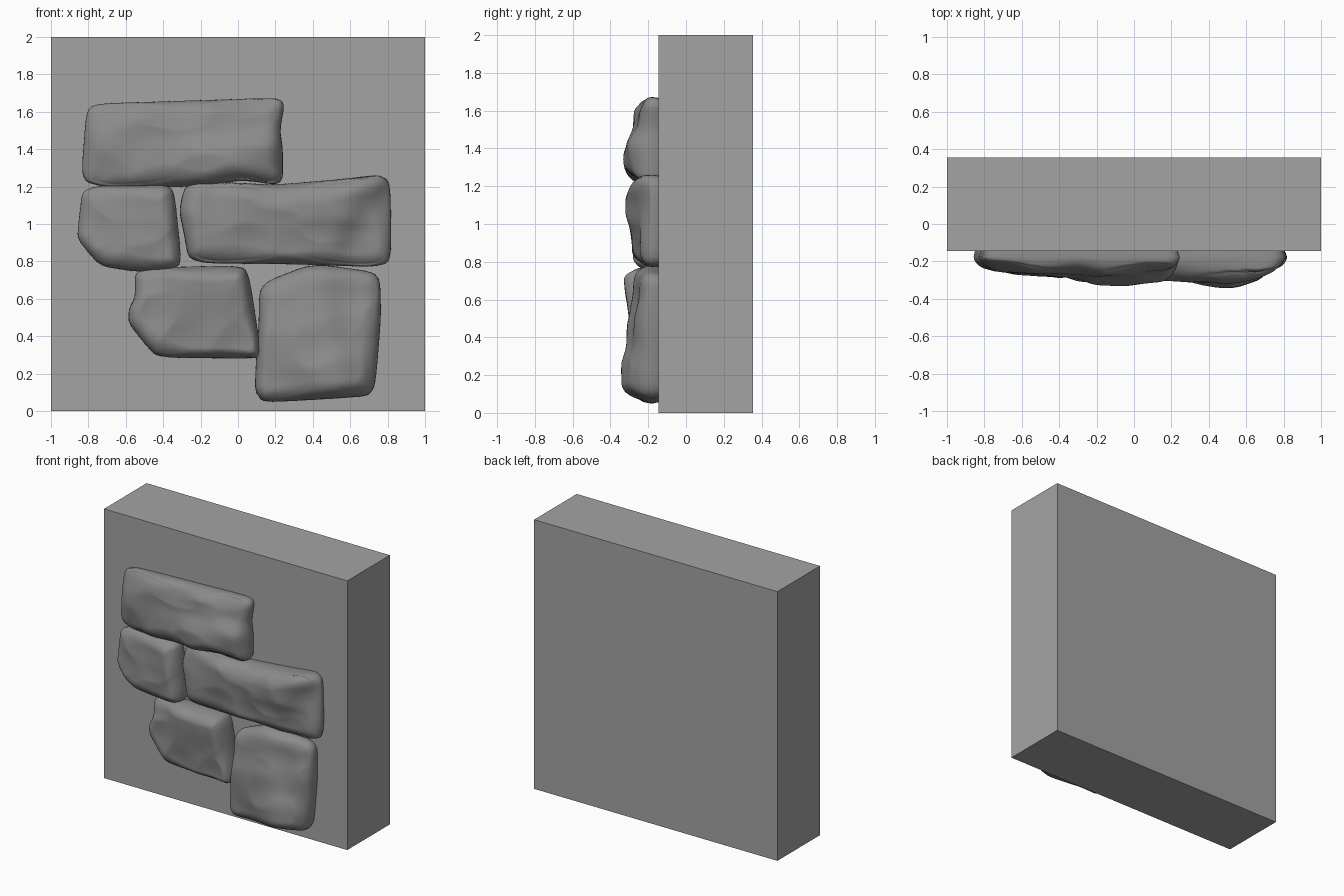
import bpy, bmesh, math
from mathutils import Vector, noise

if "Cube" in bpy.data.objects:
    bpy.data.objects.remove(bpy.data.objects["Cube"])

WALL_Y = -0.145
N, RINGS = 112, 26


def grey(name, value):
    mat = bpy.data.materials.new(name)
    mat.diffuse_color = (value, value, value, 1)
    mat.use_nodes = True
    mat.node_tree.nodes["Principled BSDF"].inputs["Base Color"].default_value = mat.diffuse_color
    return mat


wall_mat = grey("wall_grey", 0.37)
stone_mat = grey("stone_grey", 0.26)


def finish(name, bm, smooth, mat):
    bmesh.ops.recalc_face_normals(bm, faces=bm.faces)
    mesh = bpy.data.meshes.new(name)
    bm.to_mesh(mesh)
    bm.free()
    for p in mesh.polygons:
        p.use_smooth = smooth
    mesh.materials.append(mat)
    ob = bpy.data.objects.new(name, mesh)
    bpy.context.collection.objects.link(ob)
    return ob


def rounded_outline(points):
    """Corner-cut a polygon, then resample it evenly to N points."""
    pts = [Vector(p) for p in points]
    for _ in range(3):
        pts = [q for a, b in zip(pts, pts[1:] + pts[:1])
               for q in (a.lerp(b, 0.16), a.lerp(b, 0.84))]
    lens = [(b - a).length for a, b in zip(pts, pts[1:] + pts[:1])]
    step, out, i, start = sum(lens) / N, [], 0, 0.0
    for k in range(N):
        while start + lens[i] < k * step and i < len(pts) - 1:
            start += lens[i]
            i += 1
        t = (k * step - start) / lens[i]
        out.append(pts[i].lerp(pts[(i + 1) % len(pts)], t))
    return out


def stone(name, outline, peaks, edge=0.1):
    """Hewn stone: outline in x,z and front control points (x, z, y)."""
    ring = rounded_outline(outline)
    c = sum(ring, Vector((0, 0))) / N
    side_y = -0.175

    def front_y(p):
        ws = [math.exp(-((p.x - x) ** 2 + (p.y - z) ** 2) / 0.016) + 1e-9
              for x, z, _ in peaks]
        y = sum(w * k[2] for w, k in zip(ws, peaks)) / sum(ws)
        # creased chisel marks
        y += 0.03 * (abs(noise.noise(Vector((p.x * 3, p.y * 4, len(name))))) - 0.2)
        wobble = 1 + 0.6 * noise.noise(Vector((p.x * 4, p.y * 4, 7)))
        t = min(1.0, min((p - q).length for q in ring) / (edge * wobble))
        return side_y + (y - side_y) * (1 - (1 - t) ** 2) ** 0.5

    bm = bmesh.new()

    def add_ring(s, y=None):
        row = []
        for q in ring:
            p = c.lerp(q, s)
            row.append(bm.verts.new((p.x, front_y(p) if y is None else y, p.y)))
        return row

    # embedded back, bulging side, then front face rings towards the centre
    rows = [add_ring(0.965, -0.10), add_ring(0.98, WALL_Y), add_ring(1.0, side_y)]
    rows += [add_ring(1 - (k / RINGS) ** 1.6) for k in range(1, RINGS)]
    for a, b in zip(rows, rows[1:]):
        for i in range(N):
            j = (i + 1) % N
            bm.faces.new((a[i], a[j], b[j], b[i]))
    tip = bm.verts.new((c.x, front_y(c), c.y))
    for i in range(N):
        bm.faces.new((rows[-1][i], rows[-1][(i + 1) % N], tip))
    bm.faces.new(rows[0])
    return finish(name, bm, True, stone_mat)


# wall slab
bm = bmesh.new()
bmesh.ops.create_cube(bm, size=1)
for v in bm.verts:
    v.co = (v.co.x * 2, v.co.y * 0.5 + WALL_Y + 0.25, v.co.z * 2 + 1)
finish("wall_slab", bm, False, wall_mat)

# five raised stones
stone("stone_top",
      [(-.81, 1.62), (-.73, 1.645), (-.25, 1.66), (.2, 1.675), (.25, 1.65),
       (.225, 1.5), (.24, 1.4), (.24, 1.205), (.02, 1.235), (-.18, 1.2),
       (-.7, 1.195), (-.84, 1.23)],
      [(-.78, 1.58, -.215), (-.78, 1.27, -.225), (-.66, 1.43, -.265),
       (-.4, 1.58, -.26), (-.4, 1.3, -.285), (-.1, 1.57, -.27),
       (-.1, 1.33, -.33), (.14, 1.6, -.24), (.12, 1.35, -.325),
       (.2, 1.26, -.26)])
stone("stone_middle_left",
      [(-.83, 1.2), (-.4, 1.215), (-.34, 1.18), (-.3, .79), (-.36, .75),
       (-.55, .745), (-.74, .775), (-.86, .92), (-.85, 1.03)],
      [(-.78, 1.12, -.235), (-.78, .93, -.245), (-.6, 1.1, -.27),
       (-.55, .85, -.27), (-.42, 1.1, -.30), (-.4, .85, -.28)])
stone("stone_middle_right",
      [(-.315, 1.07), (-.29, 1.19), (-.2, 1.265), (-.1, 1.225), (.2, 1.21),
       (.55, 1.24), (.76, 1.265), (.815, 1.22), (.82, .795), (.72, .77),
       (.3, .785), (-.26, .79), (-.29, .95)],
      [(-.2, 1.12, -.27), (-.18, .87, -.27), (.1, 1.1, -.30),
       (.1, .87, -.28), (.4, 1.1, -.31), (.4, .87, -.28),
       (.57, 1.12, -.325), (.74, 1.02, -.23), (.7, .85, -.24)])
stone("stone_bottom_left",
      [(-.55, .765), (.03, .78), (.065, .7), (.125, .3), (.1, .28),
       (-.43, .285), (-.5, .36), (-.585, .47), (-.585, .54), (-.55, .61)],
      [(-.47, .68, -.25), (-.47, .5, -.27), (-.25, .68, -.31),
       (-.25, .5, -.295), (-.3, .36, -.27), (-.05, .7, -.325),
       (-.05, .5, -.30), (0, .36, -.28)], edge=0.07)
stone("stone_bottom_right",
      [(.115, .68), (.4, .79), (.72, .745), (.76, .7), (.765, .5),
       (.735, .14), (.7, .08), (.5, .065), (.13, .045), (.09, .11),
       (.095, .25), (.11, .45)],
      [(.2, .6, -.26), (.2, .35, -.29), (.2, .14, -.28), (.42, .65, -.285),
       (.42, .4, -.315), (.38, .18, -.325), (.62, .66, -.25),
       (.66, .42, -.27), (.54, .17, -.362), (.69, .16, -.27)], edge=0.09)
